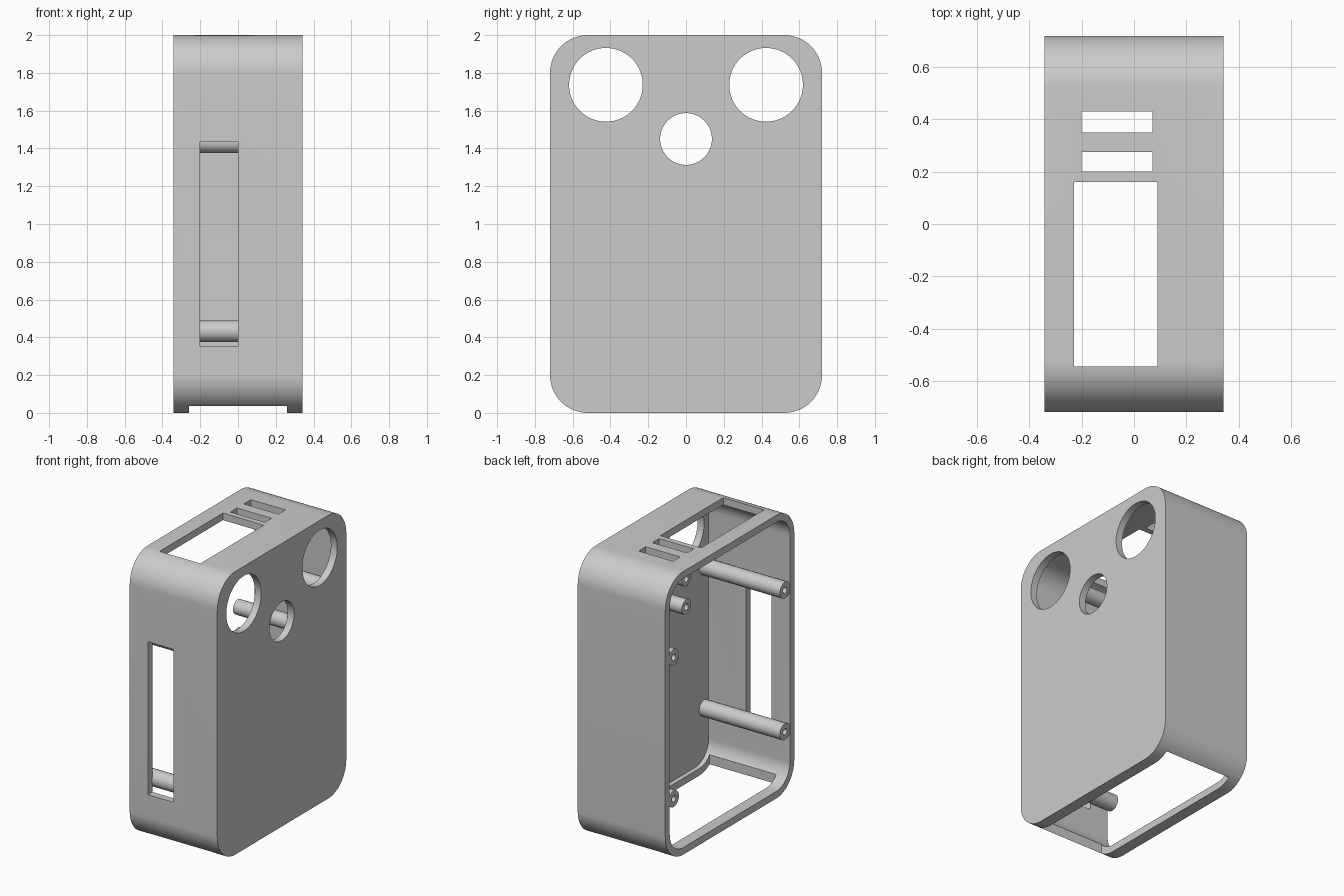
import bpy, bmesh, math
from mathutils import Matrix, Vector

cube = bpy.data.objects.get("Cube")
if cube:
    bpy.data.objects.remove(cube, do_unlink=True)

HALF_X, HALF_Y, HEIGHT = 0.342, 0.72, 2.0
WALL, RADIUS = 0.05, 0.2

grey = bpy.data.materials.new("light_grey_plastic")
grey.use_nodes = True
grey.diffuse_color = (0.6, 0.6, 0.6, 1)
grey.node_tree.nodes["Principled BSDF"].inputs["Base Color"].default_value = (0.6, 0.6, 0.6, 1)


def finish(name, bm):
    bmesh.ops.recalc_face_normals(bm, faces=bm.faces)
    mesh = bpy.data.meshes.new(name)
    bm.to_mesh(mesh)
    bm.free()
    mesh.materials.append(grey)
    ob = bpy.data.objects.new(name, mesh)
    bpy.context.collection.objects.link(ob)
    return ob


def rounded_slab(name, x0, x1, inset, radius, steps=16):
    """Rounded rectangle in the YZ plane, extruded along x."""
    bm = bmesh.new()
    cy, cz = HALF_Y - inset - radius, HEIGHT / 2 - inset - radius
    ring = []
    for q, (sy, sz) in enumerate([(1, 1), (-1, 1), (-1, -1), (1, -1)]):
        for i in range(steps + 1):
            a = (q + i / steps) * math.pi / 2
            ring.append(bm.verts.new((x0, sy * cy + radius * math.cos(a),
                                      HEIGHT / 2 + sz * cz + radius * math.sin(a))))
    face = bm.faces.new(ring)
    new = bmesh.ops.extrude_face_region(bm, geom=[face])["geom"]
    verts = [g for g in new if isinstance(g, bmesh.types.BMVert)]
    bmesh.ops.translate(bm, verts=verts, vec=(x1 - x0, 0, 0))
    return finish(name, bm)


def box(name, x, y, z):
    bm = bmesh.new()
    size = [b - a for a, b in (x, y, z)]
    mid = Vector([(a + b) / 2 for a, b in (x, y, z)])
    bmesh.ops.create_cube(bm, size=1, matrix=Matrix.Translation(mid) @ Matrix.Diagonal((*size, 1)))
    return finish(name, bm)


def rod(name, x0, x1, y, z, r, sides=32):
    bm = bmesh.new()
    mat = Matrix.Translation(((x0 + x1) / 2, y, z)) @ Matrix.Rotation(math.pi / 2, 4, "Y")
    bmesh.ops.create_cone(bm, cap_ends=True, segments=sides, radius1=r, radius2=r,
                          depth=x1 - x0, matrix=mat)
    return finish(name, bm)


def combine(target, tool, operation):
    tool.hide_render = True
    mod = target.modifiers.new(operation.lower(), "BOOLEAN")
    mod.operation, mod.object, mod.solver = operation, tool, "EXACT"
    bpy.context.view_layer.objects.active = target
    bpy.ops.object.modifier_apply(modifier=mod.name)
    bpy.data.objects.remove(tool, do_unlink=True)


# Hollow shell, open on the -x side
shell = rounded_slab("case_shell", -HALF_X, HALF_X, 0, RADIUS)
combine(shell, rounded_slab("cavity", -0.5, HALF_X - WALL, WALL, RADIUS - WALL), "DIFFERENCE")

# Round openings in the closed face
for y, z, r in [(-0.424, 1.737, 0.195), (0.424, 1.737, 0.195), (0, 1.45, 0.137)]:
    combine(shell, rod("round_hole", 0.2, 0.5, y, z, r, 64), "DIFFERENCE")

# Rectangular openings: top window, two top slots, front slot, floor opening
for x, y, z in [
    ((-0.23, 0.09), (-0.545, 0.16), (1.8, 2.2)),
    ((-0.2, 0.07), (0.2, 0.275), (1.9, 2.2)),
    ((-0.2, 0.07), (0.35, 0.43), (1.9, 2.2)),
    ((-0.2, 0), (-0.9, -0.66), (0.355, 1.435)),
    ((-0.26, 0.26), (-0.635, 0.635), (-0.1, 0.12)),
]:
    combine(shell, box("opening", x, y, z), "DIFFERENCE")

# Long corner posts and short sensor posts, each with a screw hole
posts = [("long_post", -HALF_X + 0.003, s * 0.62, z, 0.057) for s in (-1, 1) for z in (0.432, 1.432)]
posts += [("short_post", 0.12, s * 0.175, z, 0.052) for s in (-1, 1) for z in (1.36, 1.56)]
for name, x0, y, z, r in posts:
    post = rod(name, x0, HALF_X - WALL + 0.003, y, z, r)
    combine(post, rod("screw_hole", x0 - 0.1, x0 + 0.15, y, z, 0.022, 16), "DIFFERENCE")
    post.select_set(True)

# Smooth curved walls, keep edges sharp
for ob in [shell] + [o for o in bpy.context.collection.objects if "_post" in o.name]:
    bpy.ops.object.select_all(action="DESELECT")
    ob.select_set(True)
    bpy.context.view_layer.objects.active = ob
    bpy.ops.object.shade_smooth_by_angle(angle=math.radians(30))
